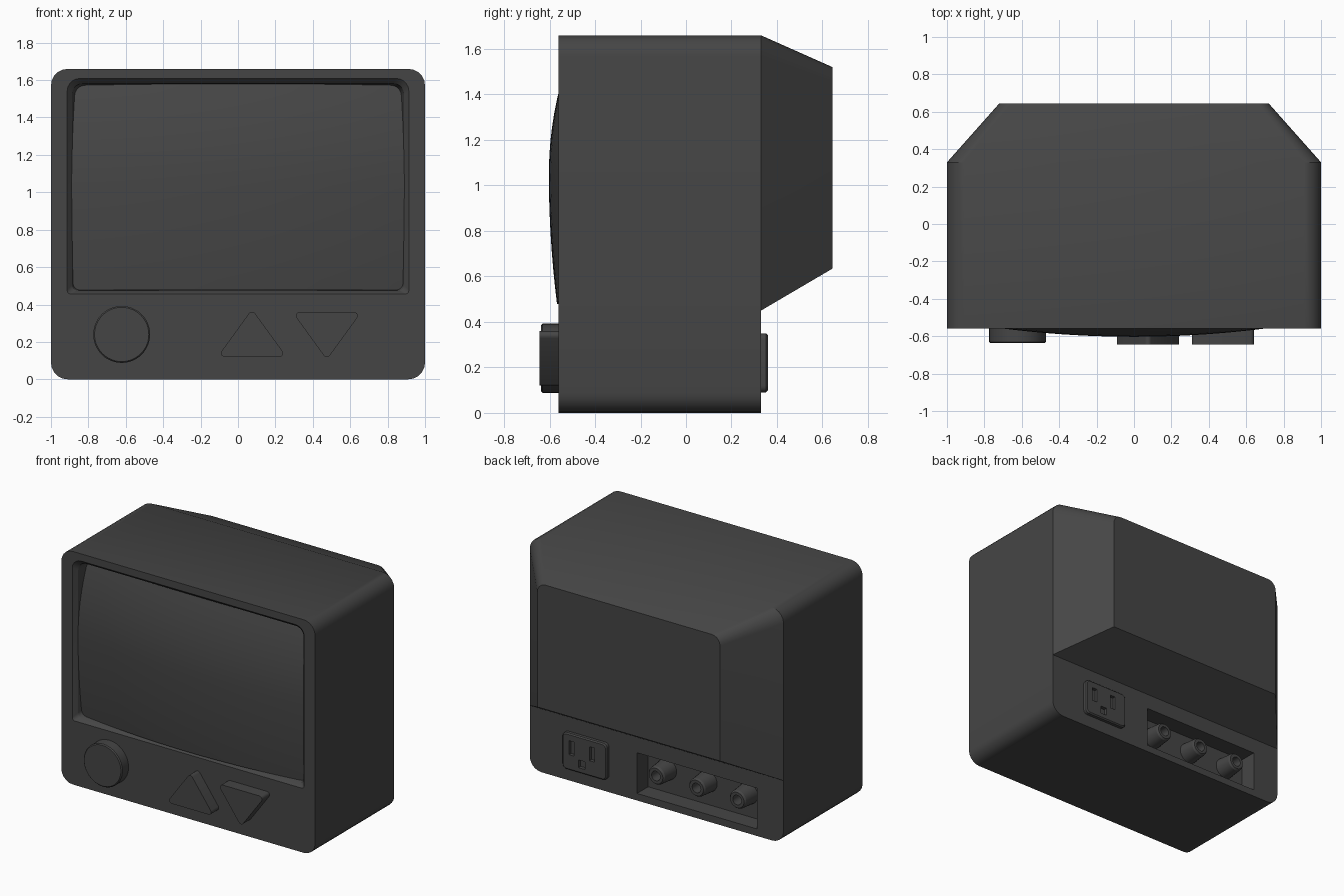
import bpy, bmesh, math
from mathutils import Vector

if "Cube" in bpy.data.objects:
    bpy.data.objects.remove(bpy.data.objects["Cube"])

mat = bpy.data.materials.new("charcoal plastic")
mat.diffuse_color = (0.06, 0.06, 0.06, 1)
mat.use_nodes = True
mat.node_tree.nodes["Principled BSDF"].inputs["Base Color"].default_value = mat.diffuse_color


def rounded(points, radii, n=5):
    """Round the corners of an x-z polygon."""
    out = []
    for i, p in enumerate(points):
        r = radii[i] if isinstance(radii, (list, tuple)) else radii
        p = Vector(p)
        if r == 0:
            out.append(p)
            continue
        d1 = (Vector(points[i - 1]) - p).normalized()
        d2 = (Vector(points[(i + 1) % len(points)]) - p).normalized()
        half = d1.angle(d2) / 2
        c = p + (d1 + d2).normalized() * r / math.sin(half)
        a = (p + d1 * r / math.tan(half) - c).normalized()
        b = (p + d2 * r / math.tan(half) - c).normalized()
        sweep = math.pi - 2 * half
        for k in range(n + 1):
            t = k / n
            v = (a * math.sin((1 - t) * sweep) + b * math.sin(t * sweep)) / math.sin(sweep)
            out.append(c + v * r)
    return out


def rect(x0, x1, z0, z1, r=0, n=5):
    return rounded([(x0, z0), (x1, z0), (x1, z1), (x0, z1)], r, n)


def circle(cx, cz, r, n=32):
    return [Vector((cx + r * math.cos(2 * math.pi * i / n), cz + r * math.sin(2 * math.pi * i / n)))
            for i in range(n)]


def finish(name, bm):
    bmesh.ops.recalc_face_normals(bm, faces=bm.faces)
    me = bpy.data.meshes.new(name)
    bm.to_mesh(me)
    bm.free()
    me.materials.append(mat)
    ob = bpy.data.objects.new(name, me)
    bpy.context.collection.objects.link(ob)
    return ob


def loft(name, rings):
    """Closed solid through (outline, y) rings."""
    bm = bmesh.new()
    loops = [[bm.verts.new((p[0], y, p[1])) for p in pts] for pts, y in rings]
    for a, b in zip(loops, loops[1:]):
        for i in range(len(a)):
            j = (i + 1) % len(a)
            bm.faces.new((a[i], a[j], b[j], b[i]))
    bm.faces.new(loops[0])
    bm.faces.new(loops[-1])
    return finish(name, bm)


def activate(ob):
    bpy.ops.object.select_all(action='DESELECT')
    ob.select_set(True)
    bpy.context.view_layer.objects.active = ob


def cut(ob, cutter):
    cutter.hide_render = True
    m = ob.modifiers.new("cut", 'BOOLEAN')
    m.operation, m.solver, m.object = 'DIFFERENCE', 'EXACT', cutter
    activate(ob)
    bpy.ops.object.modifier_apply(modifier=m.name)
    bpy.data.objects.remove(cutter)


def smooth(ob):
    activate(ob)
    bpy.ops.object.shade_smooth_by_angle(angle=math.radians(28))


# Cabinet: rounded box whose back narrows into the tube housing above z = 0.45
upper = rounded([(1, .45), (1, 1.66), (-1, 1.66), (-1, .45)], [0, .09, .09, 0])
lower = rounded([(-1, .45), (-1, 0), (1, 0), (1, .45)], [0, .09, .09, 0])[1:-1]
outline = upper + lower
bm = bmesh.new()
front = [bm.verts.new((p[0], -.56, p[1])) for p in outline]
back = [bm.verts.new((p[0], .33, p[1])) for p in outline]
rear = [bm.verts.new((p[0] * .72, .645, .635 + (p[1] - .45) * .885 / 1.21)) for p in upper]
m, u = len(outline), len(upper)
for i in range(m):
    j = (i + 1) % m
    bm.faces.new((front[i], front[j], back[j], back[i]))
for i in range(u):
    j = (i + 1) % u
    bm.faces.new((back[i], back[j], rear[j], rear[i]))
bm.faces.new(front)
bm.faces.new(rear)
bm.faces.new([back[u - 1]] + back[u:] + [back[0]])
cabinet = finish("cabinet", bm)

# Screen recess with sloped walls, and socket bay at the back
cut(cabinet, loft("screen_cutter", [
    (rect(-.922, .922, .450, 1.617, [.015, .015, .07, .07]), -.57),
    (rect(-.888, .888, .475, 1.583, [.03, .03, .06, .06]), -.53),
    (rect(-.86, .86, .49, 1.565, .05), -.40)]))
cut(cabinet, loft("bay_cutter", [(rect(-.79, .155, .05, .34), .205), (rect(-.79, .155, .05, .34), .40)]))
smooth(cabinet)

# Bulging screen, fuller towards the bottom
bm = bmesh.new()
NX, NZ = 28, 20
grid = []
for k in range(NZ + 1):
    z = .478 + (1.59 - .478) * k / NZ
    row = []
    for i in range(NX + 1):
        x = -.9 + 1.8 * i / NX
        y = -.603 + .09 * x * x + (.33 if z > 1.05 else .11) * (z - 1.05) ** 2
        row.append(bm.verts.new((x, y, z)))
    grid.append(row)
for k in range(NZ):
    for i in range(NX):
        bm.faces.new((grid[k][i], grid[k][i + 1], grid[k + 1][i + 1], grid[k + 1][i]))
rim = [e for e in bm.edges if e.is_boundary]
new = bmesh.ops.extrude_edge_only(bm, edges=rim)["geom"]
for v in new:
    if isinstance(v, bmesh.types.BMVert):
        v.co.y = -.41
smooth(finish("screen", bm))

# Front controls: round knob and two triangle buttons
smooth(loft("knob", [(circle(-.622, .24, .152, 48), -.55), (circle(-.622, .24, .152, 48), -.63),
                     (circle(-.622, .24, .145, 48), -.637)]))
up = rounded([(-.11, .12), (.26, .12), (.075, .375)], .02)
down = rounded([(.29, .36), (.66, .36), (.475, .105)], .02)
for name, pts in (("up_button", up), ("down_button", down)):
    smooth(loft(name, [(pts, -.55), (pts, -.645)]))

# Power outlet plate with two slots and a ground hole
plate = loft("power_outlet", [(rect(.375, .725, .09, .35, .03), .32),
                              (rect(.375, .725, .09, .35, .03), .352),
                              (rect(.383, .717, .098, .342, .025), .36)])
for x, z, w, h in ((.65, .25, .04, .10), (.49, .25, .04, .10), (.57, .155, .05, .055)):
    hole = rect(x - w / 2, x + w / 2, z - h / 2, z + h / 2)
    cut(plate, loft("slot_cutter", [(hole, .335), (hole, .40)]))
smooth(plate)

# Three hollow jacks in the bay
for i, x in enumerate((.005, -.315, -.635)):
    smooth(loft(f"jack_{i + 1}", [(circle(x, .215, r, 24), y) for r, y in
                                  ((.075, .20), (.064, .32), (.055, .332), (.034, .332), (.034, .25))]))
